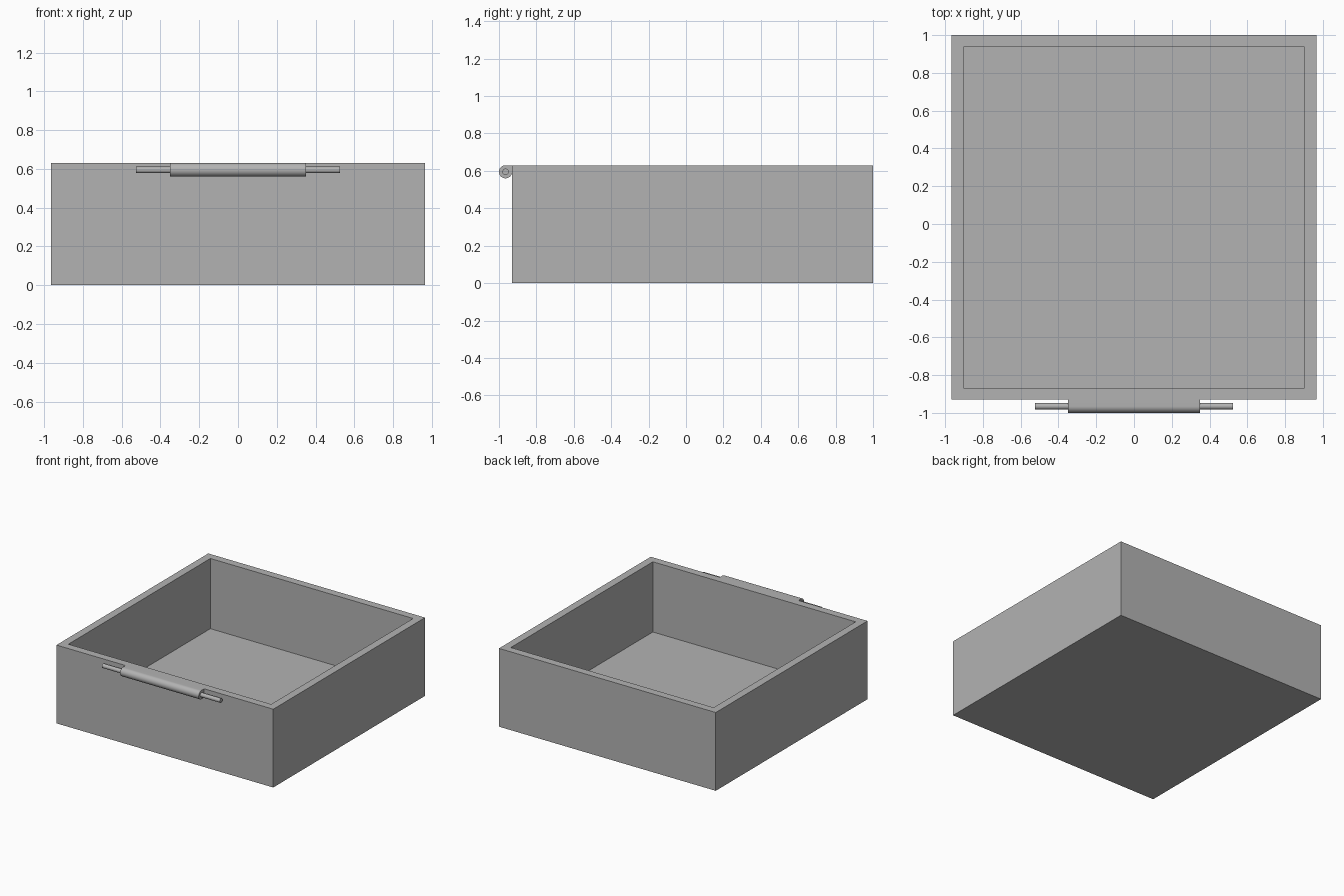
import bpy, bmesh, math
from mathutils import Matrix, Vector

if "Cube" in bpy.data.objects:
    bpy.data.objects.remove(bpy.data.objects["Cube"])

grey = bpy.data.materials.new("plain grey")
grey.use_nodes = True
colour = (0.45, 0.45, 0.45, 1)
grey.diffuse_color = colour
grey.node_tree.nodes["Principled BSDF"].inputs["Base Color"].default_value = colour

HALF_X, FRONT, BACK, TOP = 0.965, -0.93, 1.0, 0.63
WALL, FLOOR = 0.088, 0.065
RADIUS = 0.035
PIN_Y, PIN_Z = FRONT - RADIUS, TOP - RADIUS


def finish(bm, name, smooth=False):
    bmesh.ops.recalc_face_normals(bm, faces=bm.faces)
    mesh = bpy.data.meshes.new(name)
    bm.to_mesh(mesh)
    bm.free()
    mesh.materials.append(grey)
    obj = bpy.data.objects.new(name, mesh)
    bpy.context.collection.objects.link(obj)
    if smooth:
        bpy.ops.object.select_all(action="DESELECT")
        obj.select_set(True)
        bpy.context.view_layer.objects.active = obj
        bpy.ops.object.shade_smooth_by_angle(angle=math.radians(30))
    return obj


def extrude_along_x(name, profile, half_length):
    """Sweep a closed (y, z) outline symmetrically along x."""
    bm = bmesh.new()
    face = bm.faces.new([bm.verts.new((-half_length, y, z)) for y, z in profile])
    new = bmesh.ops.extrude_face_region(bm, geom=[face], use_keep_orig=True)["geom"]
    verts = [v for v in new if isinstance(v, bmesh.types.BMVert)]
    bmesh.ops.translate(bm, verts=verts, vec=(2 * half_length, 0, 0))
    return finish(bm, name, smooth=True)


def arc(radius, start, end, steps):
    angles = [math.radians(start + (end - start) * i / steps) for i in range(steps + 1)]
    return [(PIN_Y + radius * math.cos(a), PIN_Z + radius * math.sin(a)) for a in angles]


# Open tray: block with its top inset and pushed down to the floor
bm = bmesh.new()
bmesh.ops.create_cube(bm, size=1, matrix=Matrix.Translation((0, (FRONT + BACK) / 2, TOP / 2))
                      @ Matrix.Diagonal((2 * HALF_X, BACK - FRONT, TOP, 1)))
top = max(bm.faces, key=lambda f: f.calc_center_median().z)
bmesh.ops.inset_region(bm, faces=[top], thickness=WALL)
well = bmesh.ops.extrude_face_region(bm, geom=[top])["geom"]
bmesh.ops.translate(bm, verts=[v for v in well if isinstance(v, bmesh.types.BMVert)],
                    vec=Vector((0, 0, FLOOR - TOP)))
if top.is_valid:
    bm.faces.remove(top)
finish(bm, "tray")

# Hinge sleeve: round front, flat top joining the rim
sleeve = arc(RADIUS, 90, 360, 36) + [(FRONT, TOP)]
extrude_along_x("hinge_sleeve", sleeve, 0.35)

# Hinge pin sticking out of both ends
extrude_along_x("hinge_pin", arc(0.017, 0, 360, 32)[:-1], 0.525)
